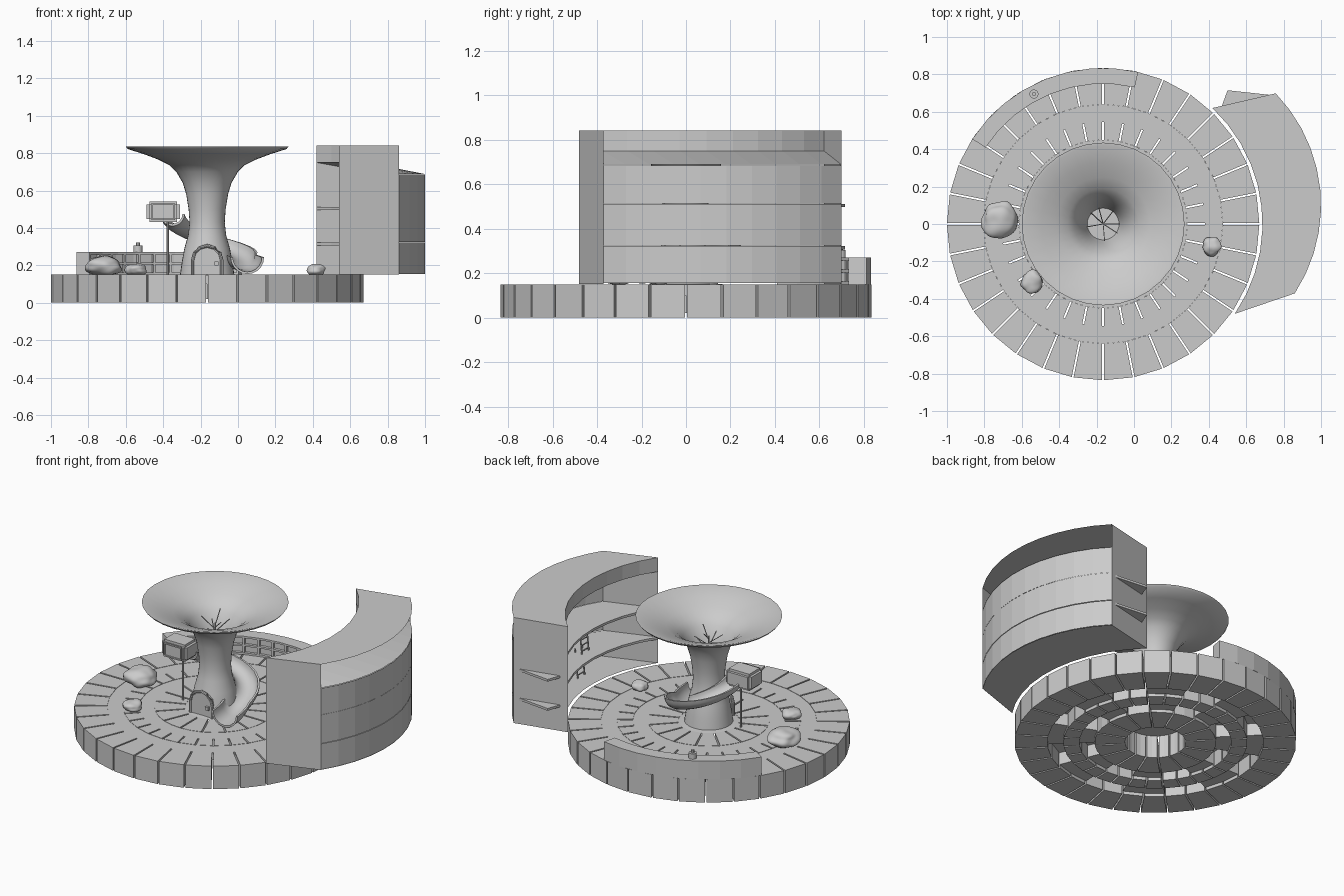
import bpy, bmesh, math, random
from math import sin, cos, pi, radians as rad
from mathutils import Vector, noise

if "Cube" in bpy.data.objects:
    bpy.data.objects.remove(bpy.data.objects["Cube"])

CX = -0.165          # centre of the round plaza
G = 0.15             # plaza floor height
random.seed(4)

def finish(bm, name, smooth=None, normals=True):
    if normals:
        bmesh.ops.recalc_face_normals(bm, faces=bm.faces)
    me = bpy.data.meshes.new(name)
    bm.to_mesh(me)
    bm.free()
    ob = bpy.data.objects.new(name, me)
    bpy.context.collection.objects.link(ob)
    if smooth:
        bpy.context.view_layer.objects.active = ob
        ob.select_set(True)
        bpy.ops.object.shade_smooth_by_angle(angle=rad(smooth))
        ob.select_set(False)
    return ob

def loft(bm, rings, closed=True, caps=False):
    vs = [[bm.verts.new(p) for p in r] for r in rings]
    n = len(vs[0])
    for a, b in zip(vs, vs[1:]):
        for i in range(n if closed else n - 1):
            j = (i + 1) % n
            bm.faces.new((a[i], a[j], b[j], b[i]))
    if caps:
        bm.faces.new(vs[0])
        bm.faces.new(vs[-1][::-1])
    return vs

def wedge(bm, r0, r1, a0, a1, z0, z1, n=1, gap=0.0):
    """Curved block between two radii and two angles (degrees)."""
    rings = []
    for i in range(n + 1):
        a = rad(a0 + (a1 - a0) * i / n)
        s = gap if i == 0 else (-gap if i == n else 0)
        rings.append([(CX + r * cos(a) - s * sin(a), r * sin(a) + s * cos(a), z)
                      for r, z in ((r0, z0), (r1, z0), (r1, z1), (r0, z1))])
    loft(bm, rings, caps=True)

def box(bm, c, s):
    m = bmesh.ops.create_cube(bm, size=1)["verts"]
    bmesh.ops.scale(bm, vec=s, verts=m)
    bmesh.ops.translate(bm, vec=c, verts=m)
    return m

def tube(bm, pts, r, n=8):
    rings = []
    for i, p in enumerate(pts):
        t = (Vector(pts[min(i + 1, len(pts) - 1)]) - Vector(pts[max(i - 1, 0)])).normalized()
        u = t.orthogonal().normalized()
        w = t.cross(u)
        rings.append([Vector(p) + r * (cos(2*pi*k/n) * u + sin(2*pi*k/n) * w) for k in range(n)])
    loft(bm, rings, caps=True)

# Plaza: concentric rings of paving blocks, with thin slabs between them
bm = bmesh.new()
for r0, r1, count, z0 in ((0.64, 0.835, 32, 0), (0.45, 0.545, 32, 0), (0.28, 0.36, 16, 0), (0.18, 0.28, 16, 0)):
    for k in range(count):
        step = 360 / count
        wedge(bm, r0, r1, k * step, (k + 1) * step, z0, G, 32 // count, 0.005)
finish(bm, "paving_blocks")
bm = bmesh.new()
for r0, r1 in ((0.545, 0.64), (0.36, 0.45)):
    for k in range(16):
        wedge(bm, r0, r1, k * 22.5, (k + 1) * 22.5, 0.10 if k % 2 else 0.02, G - 0.002, 2)
finish(bm, "paving_slabs")

# Horn-shaped tower: outer skin, rim, inner bowl
prof = [(0.0, .148), (.185, .148), (.145, .152), (.135, .22), (.122, .29), (.102, .36), (.094, .43), (.099, .5),
        (.112, .58), (.13, .64), (.165, .70), (.2, .735), (.26, .765), (.34, .795), (.425, .822), (.435, .835),
        (.42, .834), (.33, .803), (.25, .772), (.19, .737), (.155, .70), (.118, .63), (.1, .57), (.085, .52), (0.0, .52)]
bm = bmesh.new()
loft(bm, [[(CX + r * cos(2*pi*k/32), r * sin(2*pi*k/32), z) for k in range(32)] for r, z in prof])
bmesh.ops.remove_doubles(bm, verts=bm.verts, dist=1e-5)
finish(bm, "horn_tower", 40)

# Bare twigs growing in the bowl
bm = bmesh.new()
tube(bm, [(CX, 0, .52), (CX, 0, .70)], .006, 5)
for k in range(7):
    a = k * 2.4
    z = .6 + .014 * k
    tube(bm, [(CX, 0, z), (CX + .09 * cos(a), .09 * sin(a), z + .07)], .003, 4)
finish(bm, "bowl_twigs")

# Arched door, frame and handle
def arch(w, h):
    return [(-w, 0), (-w, h - w)] + [(-w * cos(a), h - w + w * sin(a)) for a in (pi/6, pi/3, pi/2, 2*pi/3, 5*pi/6)] + [(w, h - w), (w, 0)]
bm = bmesh.new()
loft(bm, [[(CX + x, y, G + z) for x, z in arch(.07, .145)] for y in (-.08, -.145)], caps=True)
finish(bm, "door")
bm = bmesh.new()
tube(bm, [(CX + x, -.143, G + z) for x, z in arch(.078, .155)], .009)
box(bm, (CX + .05, -.15, .21), (.022, .02, .022))
finish(bm, "door_frame")

# Spiral slide: half-pipe from the cabin around the back to the front right
path = []
for i in range(15):
    t = i / 14
    a = rad(180 - 190 * t)
    path.append(Vector((CX + .185 * cos(a), .185 * sin(a), .475 - .22 * t)))
path += [Vector(p) for p in ((.035, -.09, .25), (.045, -.15, .245), (.05, -.21, .243))]
bm = bmesh.new()
rings = []
for i, p in enumerate(path):
    t = path[min(i + 1, len(path) - 1)] - path[max(i - 1, 0)]
    side = Vector((t.y, -t.x, 0)).normalized()
    w = .065 + .025 * i / (len(path) - 1)
    arc = [pi + pi * k / 10 for k in range(11)]
    outer = [p + side * w * cos(a) + Vector((0, 0, w * sin(a))) for a in arc]
    inner = [p + side * (w - .012) * cos(a) + Vector((0, 0, (w - .012) * sin(a))) for a in arc[::-1]]
    rings.append(outer + inner)
loft(bm, rings, caps=True)
finish(bm, "spiral_slide", 50)

# Slide cabin on a pole, with window frame
bm = bmesh.new()
box(bm, (-.40, -.03, .487), (.18, .14, .11))
bmesh.ops.bevel(bm, geom=bm.edges[:], offset=.016, segments=2, affect='EDGES')
for s in (-1, 1):
    box(bm, (-.40 + s * .06, -.103, .487), (.008, .012, .085))
    box(bm, (-.40, -.103, .487 + s * .04), (.125, .012, .008))
finish(bm, "slide_cabin", 30)
bm = bmesh.new()
tube(bm, [(-.375, -.03, G), (-.375, -.03, .44)], .006)
finish(bm, "cabin_pole", 40)

# Curved cabinet on the rim: solid back, framed compartments, cup on top
bm = bmesh.new()
A0, A1 = 77, 147
wedge(bm, .768, .834, A0, A1, G, .27, 8)
for z in (.15, .204, .258):
    wedge(bm, .75, .77, A0, A1, z, z + .012, 8)
for k in range(11):
    a = A0 + (A1 - A0 - 1) * k / 10
    wedge(bm, .75, .77, a, a + 1, G, .27)
finish(bm, "curved_cabinet")
bm = bmesh.new()
tube(bm, [(-.535, .695, .27), (-.535, .695, .305)], .024, 12)
tube(bm, [(-.535, .695, .305), (-.535, .695, .322)], .01, 8)
finish(bm, "cup", 40)

# Curved building: thin walls, floors, roof, sloping ceiling
N = 10
def inner(t, z):
    a = rad(-34.3 + 81.0 * t)
    return Vector((CX + .852 * cos(a), .852 * sin(a), z))
def outer(t, z):
    a = rad(-33.2 + 77.3 * t)
    return Vector((.14 + .86 * cos(a), .1 + .86 * sin(a), z))
def strip(bm, f, g, t0=0.0, t1=1.0):
    loft(bm, [[f(t0 + (t1 - t0) * i / N), g(t0 + (t1 - t0) * i / N)] for i in range(N + 1)], closed=False)

bm = bmesh.new()
for z0, z1 in ((.155, .307), (.325, .497), (.513, .685)):
    strip(bm, lambda t: outer(t, z0), lambda t: outer(t, z1))
strip(bm, lambda t: inner(t, .75), lambda t: inner(t, .842))
for t in (0, 1):
    loft(bm, [[inner(t, .152), outer(t, .152)], [inner(t, .842), outer(t, .842)]], closed=False)
finish(bm, "building_walls", normals=False)
bm = bmesh.new()
strip(bm, lambda t: inner(t, .842), lambda t: outer(t, .842))
strip(bm, lambda t: inner(t, .75), lambda t: outer(t, .688))
finish(bm, "building_roof", normals=False)
bm = bmesh.new()
strip(bm, lambda t: inner(t, .153), lambda t: outer(t, .153))
for z in (.307, .497):
    # upper floors poke slightly past the far end wall
    loft(bm, [[inner(t, z), outer(t, z), outer(t, z + .015), inner(t, z + .015)]
              for t in [i / N for i in range(N + 1)]], caps=True)
    pts = [Vector((.50, .715, z)), inner(1, z).lerp(outer(1, z), .15), inner(1, z).lerp(outer(1, z), .9)]
    loft(bm, [pts, [p + Vector((0, 0, .015)) for p in pts]], caps=True)
finish(bm, "building_floors")

# Ladders between the floors
bm = bmesh.new()
for x, y, z in ((.77, -.06, .32), (.80, -.06, .155)):
    for s in (-.035, .035):
        tube(bm, [(x, y + s, z), (x + .02, y + s, z + .19)], .005, 4)
    for k in range(5):
        q = .02 + .035 * k
        tube(bm, [(x + q * .1, y - .035, z + q), (x + q * .1, y + .035, z + q)], .004, 4)
finish(bm, "building_ladders")

# Boulders
for k, (x, y, r, h) in enumerate(((-.72, .02, .097, .1), (-.545, -.31, .058, .06), (.415, -.12, .05, .058))):
    bm = bmesh.new()
    bmesh.ops.create_icosphere(bm, subdivisions=4, radius=1)
    for v in bm.verts:
        d = 1 + .22 * noise.noise(v.co * 1.3 + Vector((k * 7.3, 2, 5)))
        v.co = Vector((x + v.co.x * r * d, y + v.co.y * r * d, max(G, G + h * .45 + v.co.z * h * .55 * d)))
    finish(bm, f"boulder_{k + 1}", 60)
